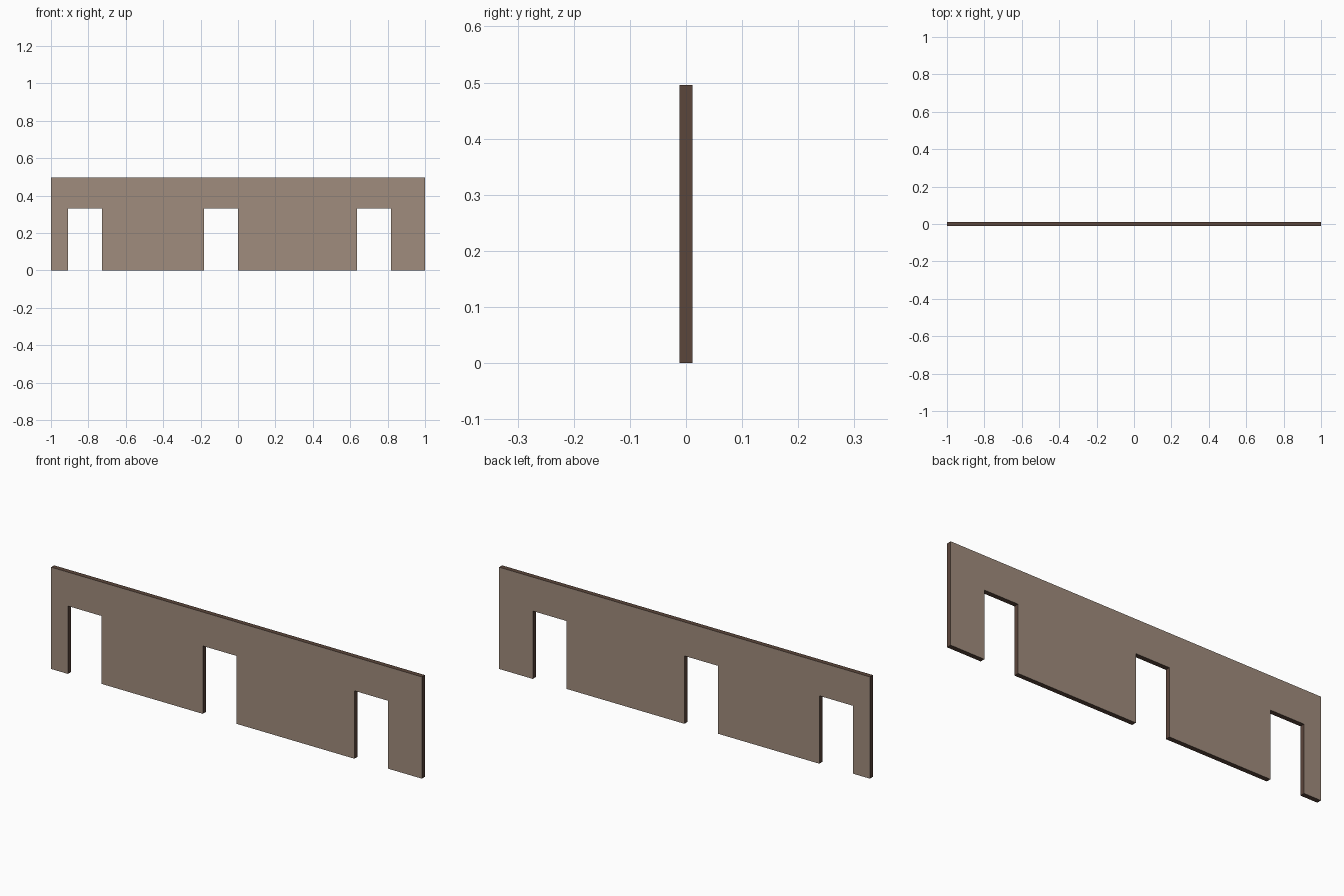
import bpy, bmesh

if "Cube" in bpy.data.objects:
    bpy.data.objects.remove(bpy.data.objects["Cube"])

U = 2 / 11            # one module: door width
H, D, T = 0.496, 0.331, 0.0236
DOORS = [-5, -1, 3.5]  # left edges of the doorways, in modules


def material(name, rgb):
    m = bpy.data.materials.new(name)
    m.diffuse_color = (*rgb, 1)
    m.use_nodes = True
    m.node_tree.nodes["Principled BSDF"].inputs["Base Color"].default_value = m.diffuse_color
    return m


# Wall outline, notched by each doorway
outline = [(-1, H), (-1, 0)]
for d in DOORS:
    a, b = d * U, (d + 1) * U
    outline += [(a, 0), (a, D), (b, D), (b, 0)]
outline += [(1, 0), (1, H)]

# Extrude the outline through the wall thickness
bm = bmesh.new()
face = bm.faces.new([bm.verts.new((x, -T / 2, z)) for x, z in outline])
ext = bmesh.ops.extrude_face_region(bm, geom=[face], use_keep_orig=True)
verts = [e for e in ext["geom"] if isinstance(e, bmesh.types.BMVert)]
bmesh.ops.translate(bm, verts=verts, vec=(0, T, 0))
bmesh.ops.recalc_face_normals(bm, faces=bm.faces)

# Broad faces are plaster, all cut edges are dark trim
for f in bm.faces:
    f.material_index = 0 if abs(f.normal.y) > 0.5 else 1

mesh = bpy.data.meshes.new("wall")
bm.to_mesh(mesh)
bm.free()
mesh.materials.append(material("taupe plaster", (0.352, 0.262, 0.205)))
mesh.materials.append(material("dark brown edge", (0.105, 0.061, 0.044)))
wall = bpy.data.objects.new("wall", mesh)
bpy.context.collection.objects.link(wall)
